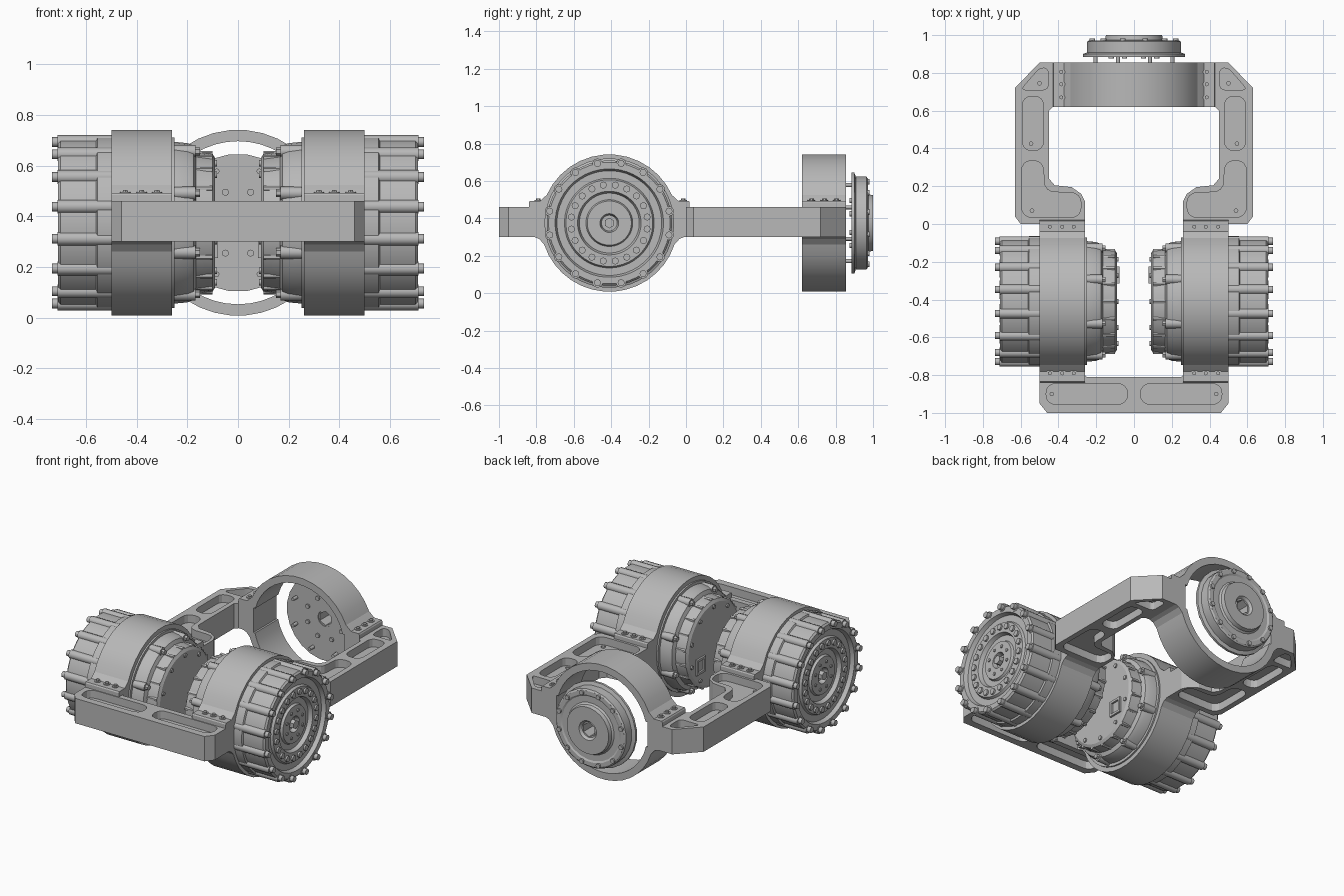
import bpy, bmesh
from math import sin, cos, pi, radians
from mathutils import Matrix, Vector

if "Cube" in bpy.data.objects:
    bpy.data.objects.remove(bpy.data.objects["Cube"])

GREY = 0.48
metal = bpy.data.materials.new("machined_grey")
metal.use_nodes = True
metal.diffuse_color = (GREY, GREY, GREY, 1)
metal.node_tree.nodes["Principled BSDF"].inputs["Base Color"].default_value = (GREY, GREY, GREY, 1)

MID = 0.375      # height of every bore axis
MOTOR_Y = -0.41  # motor axis position
LOW, HIGH = 0.30, 0.46  # frame plate

# Local axes (u, v, along) placed in the model
ALONG_X = Matrix(((0, 0, 1, 0), (1, 0, 0, MOTOR_Y), (0, 1, 0, MID), (0, 0, 0, 1)))
ALONG_Y = Matrix(((-1, 0, 0, 0), (0, 0, 1, 0), (0, 1, 0, MID), (0, 0, 0, 1)))
UPRIGHT = Matrix.Identity(4)


def finish(name, bm, mirror=False, angle=28):
    bmesh.ops.remove_doubles(bm, verts=bm.verts, dist=0.0001)
    bmesh.ops.recalc_face_normals(bm, faces=bm.faces)
    mesh = bpy.data.meshes.new(name)
    bm.to_mesh(mesh)
    bm.free()
    for p in mesh.polygons:
        p.use_smooth = True
    mesh.set_sharp_from_angle(angle=radians(angle))
    mesh.materials.append(metal)
    ob = bpy.data.objects.new(name, mesh)
    bpy.context.collection.objects.link(ob)
    if mirror:
        ob.modifiers.new("mirror", 'MIRROR').use_clip = False
    return ob


def prism(name, loops, lo, hi, frame=UPRIGHT, mirror=False, angle=20):
    """Extrude an outline with holes from lo to hi."""
    cu = bpy.data.curves.new("outline", 'CURVE')
    cu.dimensions, cu.fill_mode, cu.extrude = '2D', 'BOTH', (hi - lo) / 2
    for loop in loops:
        sp = cu.splines.new('POLY')
        sp.points.add(len(loop) - 1)
        for p, (u, v) in zip(sp.points, loop):
            p.co = (u, v, 0, 1)
        sp.use_cyclic_u = True
    tmp = bpy.data.objects.new("outline", cu)
    mesh = bpy.data.meshes.new_from_object(tmp)
    bm = bmesh.new()
    bm.from_mesh(mesh)
    bpy.data.objects.remove(tmp)
    bpy.data.curves.remove(cu)
    bpy.data.meshes.remove(mesh)
    bm.transform(frame @ Matrix.Translation((0, 0, (lo + hi) / 2)))
    return finish(name, bm, mirror, angle)


def lathe(name, profile, frame, segs=32, closed=False, mirror=False):
    """Spin (along, radius) points about the local axis."""
    bm = bmesh.new()
    rings = [[bm.verts.new((r * cos(2 * pi * (i + .5) / segs), r * sin(2 * pi * (i + .5) / segs), a))
              for i in range(segs)] for a, r in profile]
    pairs = list(zip(rings, rings[1:])) + ([(rings[-1], rings[0])] if closed else [])
    for a, b in pairs:
        for i in range(segs):
            j = (i + 1) % segs
            bm.faces.new((a[i], a[j], b[j], b[i]))
    if not closed:
        bm.faces.new(rings[0])
        bm.faces.new(rings[-1])
    bm.transform(frame)
    return finish(name, bm, mirror)


def pegs(name, spots, radius, lo, hi, frame, sides=8, mirror=False):
    """Cylinders at (u, v) spots from lo to hi."""
    bm = bmesh.new()
    for u, v in spots:
        bmesh.ops.create_cone(bm, cap_ends=True, segments=sides, radius1=radius, radius2=radius,
                              depth=hi - lo, matrix=Matrix.Translation((u, v, (lo + hi) / 2)))
    bm.transform(frame)
    return finish(name, bm, mirror, 50)


def circle(n, r):
    return [(r * cos(2 * pi * (i + .5) / n), r * sin(2 * pi * (i + .5) / n)) for i in range(n)]


def arc(r, start, end, n):
    return [(r * cos(radians(start + (end - start) * i / n)),
             r * sin(radians(start + (end - start) * i / n))) for i in range(n + 1)]


def rounded(points, r, n=4):
    out = []
    for i, p in enumerate(points):
        p, a, b = Vector(p), Vector(points[i - 1]), Vector(points[(i + 1) % len(points)])
        a = p + (a - p).normalized() * min(r, (a - p).length * .48)
        b = p + (b - p).normalized() * min(r, (b - p).length * .48)
        for k in range(n + 1):
            t = k / n
            q = a * (1 - t) ** 2 + p * 2 * t * (1 - t) + b * t * t
            out.append((q.x, q.y))
    return out


# Frame plate: one half outline with pockets sunk from both faces
half = [(0, -1), (.46, -1), (.50, -.95), (.50, 0), (.60, 0), (.63, .04), (.63, .72), (.50, .855),
        (.325, .855), (.325, .62), (.43, .62), (.45, .60), (.45, .24), (.42, .205), (.33, .195),
        (.28, .16), (.26, .12), (.26, -.80), (.25, -.81), (0, -.81)]
pockets = [
    rounded([(.035, -.955), (.465, -.955), (.465, -.845), (.035, -.845)], .06),
    rounded([(.48, .39), (.59, .39), (.59, .675), (.48, .675)], .05),
    rounded([(.28, .035), (.595, .035), (.595, .335), (.48, .335), (.475, .17), (.28, .165)], .06),
    rounded([(.455, .71), (.60, .71), (.50, .825), (.455, .825)], .03)]
prism("frame_web", [half], LOW + .05, HIGH - .05, mirror=True)
prism("frame_top", [half] + pockets, HIGH - .05, HIGH, mirror=True)
prism("frame_bottom", [half] + pockets, LOW, LOW + .05, mirror=True)
pegs("frame_dowels", [(.435, -.90), (.545, .425), (.54, .07), (.50, .745)], .012,
     HIGH - .05, HIGH - .04, UPRIGHT, 12, True)

# Clamp halves: a tabbed cap above the plate, a plain saddle below
SEAT_TOP, SEAT_LOW, OUT, BORE = HIGH - MID, LOW - MID, .367, .322
cap = ([(.43, SEAT_TOP), (.43, .11), (.425, .118), (.37, .118), (.352, .135)] + arc(OUT, 24, 156, 13)
       + [(-.352, .135), (-.37, .118), (-.425, .118), (-.43, .11), (-.43, SEAT_TOP)]
       + arc(BORE, 164.7, 15.3, 18))
saddle = ([(.40, SEAT_LOW), (.375, -.085)] + arc(OUT, -18, -162, 15)
          + [(-.375, -.085), (-.40, SEAT_LOW)] + arc(BORE, -166.5, -13.5, 18))
prism("motor_clamp_cap", [cap], .26, .50, ALONG_X, True, 14)
prism("motor_clamp_saddle", [saddle], .26, .50, ALONG_X, True, 14)
prism("rear_clamp_cap", [cap], .62, .855, ALONG_Y, False, 14)
prism("rear_clamp_saddle", [saddle], .62, .855, ALONG_Y, False, 14)

# Screws on the clamp tabs
tab_top = MID + .118
rows = [(x, y) for x in (.32, .38, .445) for y in (-.79, -.015)]
rows += [(.385, y) for y in (.67, .74, .805)]
pegs("clamp_screw_washers", rows, .02, tab_top - .01, tab_top + .004, UPRIGHT, 12, True)
pegs("clamp_screws", rows, .011, tab_top, tab_top + .012, UPRIGHT, 6, True)

# Motors: turned housing with stepped inner and outer ends
housing = [(.09, .012), (.09, .255), (.10, .272), (.165, .28), (.175, .305), (.20, .315), (.25, .32),
           (.25, .338), (.50, .338), (.50, .346), (.555, .346), (.56, .335), (.70, .335), (.71, .325),
           (.71, .29), (.685, .28), (.685, .24), (.70, .232), (.70, .17), (.675, .16), (.675, .125),
           (.69, .118), (.69, .05), (.66, .042), (.66, .012)]
lathe("motor_housing", housing, ALONG_X, 48, mirror=True)
pegs("motor_hub", [(0, 0)], .028, .65, .70, ALONG_X, 6, True)
pegs("housing_lugs", circle(16, .325), .027, .50, .712, ALONG_X, 10, True)
pegs("housing_bolts", circle(16, .325), .019, .70, .735, ALONG_X, 8, True)
pegs("end_plate_screws", circle(20, .205), .019, .69, .711, ALONG_X, 8, True)
pegs("hub_screws", circle(8, .085), .01, .685, .696, ALONG_X, 8, True)
pegs("inner_lugs", circle(8, .305), .026, .168, .26, ALONG_X, 8, True)
pegs("inner_lug_bolts", circle(8, .305), .016, .15, .175, ALONG_X, 6, True)
pegs("cover_screws", circle(10, .235), .013, .082, .095, ALONG_X, 8, True)
pegs("cover_rim_ribs", circle(18, .272), .012, .10, .17, ALONG_X, 6, True)

# Cable socket on the inner cover


def box(u, v, w, h):
    return [(u - w, v - h), (u + w, v - h), (u + w, v + h), (u - w, v + h)]


prism("cable_socket", [box(.14, -.09, .045, .05), box(.14, -.09, .03, .035)], .078, .095, ALONG_X, True)

# Rear output flange standing off the rear clamp on pins
flange = [(.885, .05), (.885, .272), (.90, .272), (.908, .25), (.965, .25), (.972, .24), (.972, .215),
          (.966, .205), (.966, .165), (.975, .155), (1.0, .15), (1.0, .062), (.985, .05)]
lathe("output_flange", flange, ALONG_Y, 24, closed=True)
pegs("flange_pins", circle(8, .22), .011, .845, .895, ALONG_Y)
pegs("flange_bolts", circle(12, .228), .015, .96, .982, ALONG_Y)
pegs("flange_front_screws", circle(8, .13), .014, .875, .89, ALONG_Y)
prism("flange_hex_bore", [circle(24, .066), circle(6, .045)], .89, .985, ALONG_Y)
pegs("flange_centre_screws", circle(6, .11), .015, .99, 1.0, ALONG_Y)
